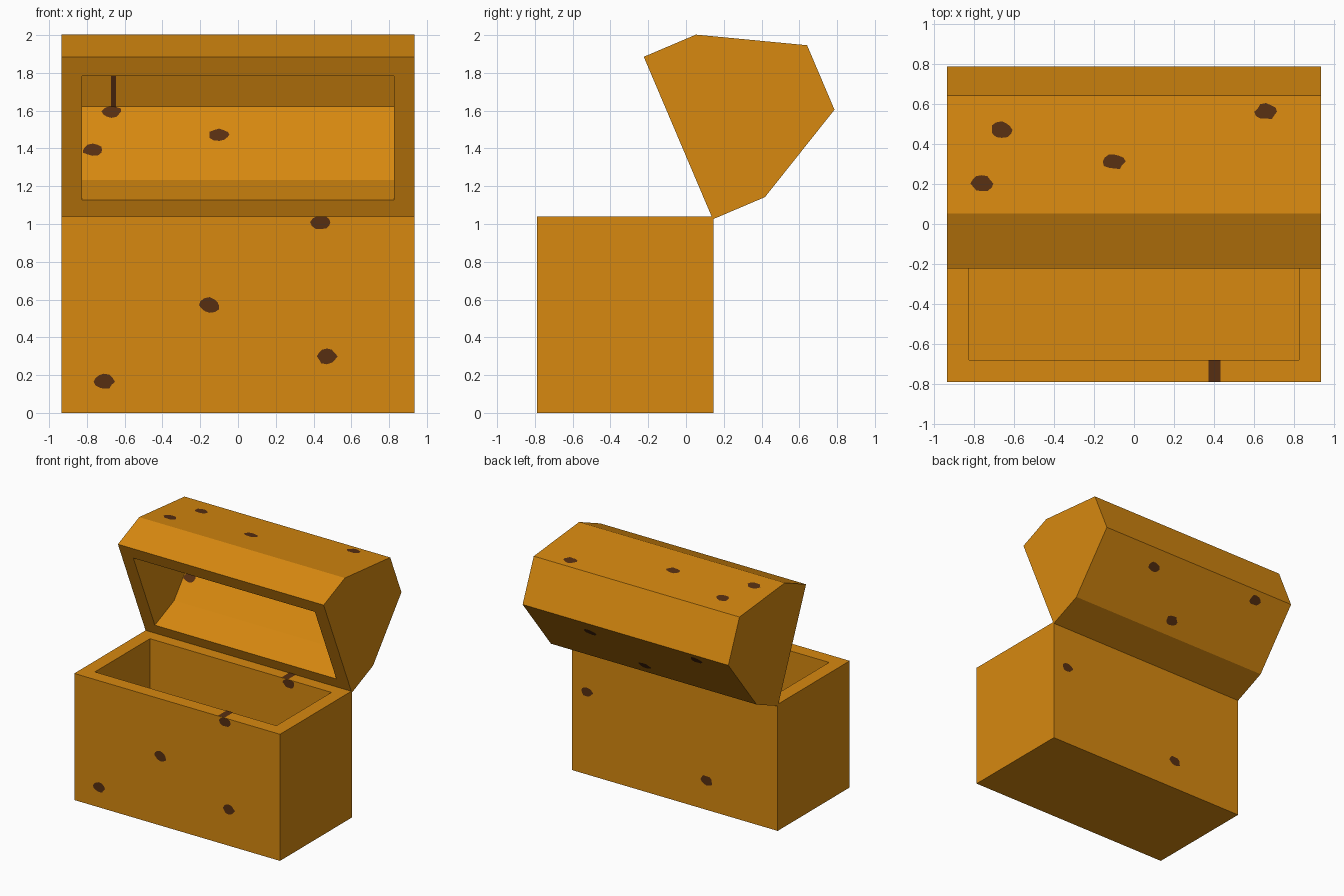
import bpy, bmesh, math, random
from mathutils import Vector

if "Cube" in bpy.data.objects:
    bpy.data.objects.remove(bpy.data.objects["Cube"])

random.seed(4)
HALF, WALL = 0.935, 0.11


def material(name, rgb):
    m = bpy.data.materials.new(name)
    m.diffuse_color = (*rgb, 1)
    m.use_nodes = True
    m.node_tree.nodes["Principled BSDF"].inputs["Base Color"].default_value = m.diffuse_color
    return m


wood = material("amber_wood", (0.68, 0.25, 0.005))
dark = material("dark_brown_knots", (0.095, 0.028, 0.0056))


def finish(bm, name, mat):
    me = bpy.data.meshes.new(name)
    bm.to_mesh(me)
    bm.free()
    me.materials.append(mat)
    ob = bpy.data.objects.new(name, me)
    bpy.context.collection.objects.link(ob)


def shell(name, outer, inner, place):
    """Hollow trough: two open profiles swept along x, joined by a flat rim."""
    bm = bmesh.new()
    rings = []
    for prof, hx in ((outer, HALF), (inner, HALF - WALL)):
        ends = [[bm.verts.new(place(x, u, v)) for u, v in prof] for x in (-hx, hx)]
        for e in ends:
            bm.faces.new(e)
        a, b = ends
        for i in range(len(prof) - 1):
            bm.faces.new((a[i], a[i + 1], b[i + 1], b[i]))
        rings.append((a[0], a[-1], b[-1], b[0]))
    o, n = rings
    for i in range(4):
        j = (i + 1) % 4
        bm.faces.new((o[i], o[j], n[j], n[i]))
    bmesh.ops.recalc_face_normals(bm, faces=bm.faces)
    finish(bm, name, wood)


def frame(p, q):
    """Strip from p to q across x: origin, unit direction, length, normal."""
    p, q = Vector((0, *p)), Vector((0, *q))
    t = (q - p).normalized()
    n = Vector((1, 0, 0)).cross(t)
    return p + n * 0.003, t, (q - p).length


def spots(bm, p, q, places):
    """Irregular flat knots at (x, fraction from p to q)."""
    o, t, length = frame(p, q)
    for x, f in places:
        vs = []
        for k in range(12):
            a = k * math.tau / 12
            r = random.uniform(0.85, 1.1)
            s = f * length + 0.04 * r * math.sin(a)
            s = min(max(s, 0), length)
            vs.append(bm.verts.new(o + t * s + Vector((x + 0.054 * r * math.cos(a), 0, 0))))
        bm.faces.new(vs)


def streak(bm, p, q, x, w):
    """Dark grain line spanning the whole strip."""
    o, t, length = frame(p, q)
    bm.faces.new([bm.verts.new(o + t * s + Vector((x + d, 0, 0)))
                  for s, d in ((0, -w), (0, w), (length, w), (length, -w))])


# Chest base, opening upward
W, D = 0.935, 1.04
BACK, FRONT = 0.145, -0.79
shell("chest_base",
      [(0, 0), (0, D), (W, D), (W, 0)],
      [(WALL, 0), (WALL, D - WALL), (W - WALL, D - WALL), (W - WALL, 0)],
      lambda x, u, v: (x, BACK - u, D - v))

# Faceted lid, tipped back on its hinge edge
def lid_yz(u, v):
    return (0.142 - 0.391 * u + 0.92 * v, 1.025 + 0.92 * u + 0.391 * v)


half_out = [(0, 0), (0, 0.3), (0.282, 0.82)]
half_in = [(WALL, 0), (WALL, 0.272), (0.346, 0.71)]
mirror = lambda h: h + [(W - u, v) for u, v in reversed(h)]
out, inn = mirror(half_out), mirror(half_in)
shell("chest_lid", out, inn, lambda x, u, v: (x, *lid_yz(u, v)))

# Knots on the base: outside and matching inside walls, plus rim streaks
bm = bmesh.new()
front_spots = [(0.44, 1.01 / D), (-0.15, 0.57 / D), (0.47, 0.3 / D), (-0.71, 0.165 / D)]
back_spots = [(0.80, 1 - 0.68 / D), (-0.29, 1 - 0.24 / D)]
for y in (FRONT, BACK - WALL):
    spots(bm, (y, 0), (y, D), front_spots)
    streak(bm, (y, D), (y + WALL, D), 0.402, 0.03)
for y in (BACK, FRONT + WALL):
    spots(bm, (y, D), (y, 0), back_spots)
finish(bm, "base_knots", dark)

# Knots on the lid slopes, outside and inside
bm = bmesh.new()
o = [lid_yz(*c) for c in out]
i = [lid_yz(*c) for c in inn]
under = [(0.383, 0.243), (-0.61, 0.132), (0.03, 0.80)]
spots(bm, o[4], o[3], [(-0.66, 0.71), (0.66, 0.864), (-0.1, 0.44), (-0.76, 0.254)])
spots(bm, o[2], o[1], under)
spots(bm, i[1], i[2], [(-0.67, 0.93), (-0.77, 0.41), (-0.1, 0.61)])
spots(bm, i[3], i[4], under)
streak(bm, i[2], i[3], -0.66, 0.013)
finish(bm, "lid_knots", dark)
